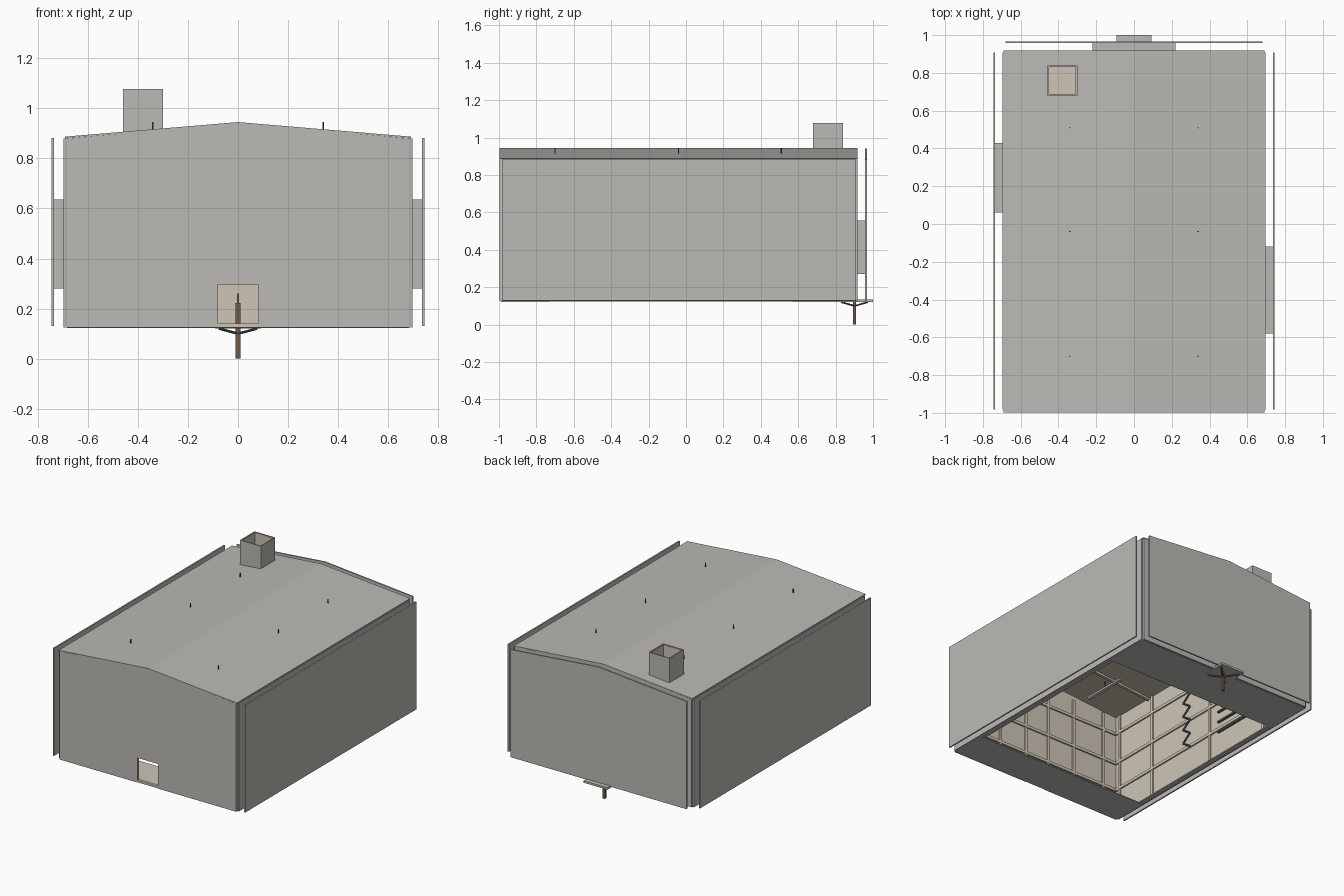
import bpy, bmesh, math
from mathutils import Vector

if "Cube" in bpy.data.objects:
    bpy.data.objects.remove(bpy.data.objects["Cube"])


def mat(name, rgb):
    m = bpy.data.materials.new(name)
    m.diffuse_color = (*rgb, 1)
    m.use_nodes = True
    m.node_tree.nodes["Principled BSDF"].inputs["Base Color"].default_value = m.diffuse_color
    return m


GREY = mat("weathered_grey", (0.50, 0.49, 0.46))
BEIGE = mat("pale_wood", (0.62, 0.56, 0.47))
BROWN = mat("dark_wood", (0.16, 0.10, 0.07))
DARK = mat("dark_metal", (0.12, 0.12, 0.12))
WHITE = mat("lamp_white", (0.9, 0.9, 0.87))


def finish(bm, name, m):
    bmesh.ops.recalc_face_normals(bm, faces=bm.faces)
    me = bpy.data.meshes.new(name)
    bm.to_mesh(me)
    bm.free()
    me.materials.append(m)
    ob = bpy.data.objects.new(name, me)
    bpy.context.collection.objects.link(ob)
    return ob


def box(name, x0, x1, y0, y1, z0, z1, m=GREY):
    bm = bmesh.new()
    bmesh.ops.create_cube(bm, size=1)
    for v in bm.verts:
        v.co = ((x0 + x1) / 2 + v.co.x * (x1 - x0),
                (y0 + y1) / 2 + v.co.y * (y1 - y0),
                (z0 + z1) / 2 + v.co.z * (z1 - z0))
    return finish(bm, name, m)


def prism(name, profile, y0, y1, m=GREY):
    # extrude an x-z outline along y
    bm = bmesh.new()
    f = bm.faces.new([bm.verts.new((x, y0, z)) for x, z in profile])
    r = bmesh.ops.extrude_face_region(bm, geom=[f])
    for v in r["geom"]:
        if isinstance(v, bmesh.types.BMVert):
            v.co.y = y1
    return finish(bm, name, m)


def bar(name, a, b, r, m, sides=6):
    a, b = Vector(a), Vector(b)
    bm = bmesh.new()
    bmesh.ops.create_cone(bm, cap_ends=True, segments=sides,
                          radius1=r, radius2=r, depth=(b - a).length)
    q = Vector((0, 0, 1)).rotation_difference(b - a)
    for v in bm.verts:
        v.co = q @ v.co + (a + b) / 2
    return finish(bm, name, m)


def gable(w, z0, eave, ridge):
    return [(-w, z0), (w, z0), (w, eave), (0, ridge), (-w, eave)]


# front wall with door notch, back wall, rear outer panel
door = [(-0.684, 0.125), (-0.08, 0.125), (-0.08, 0.297), (0.08, 0.297), (0.08, 0.125),
        (0.684, 0.125), (0.684, 0.88), (0, 0.938), (-0.684, 0.88)]
prism("front_wall", door, -0.998, -0.988)
prism("front_wall_lining", door, -0.988, -0.982, BEIGE)
prism("back_wall", gable(0.684, 0.125, 0.88, 0.938), 0.908, 0.918)
prism("back_wall_lining", gable(0.675, 0.13, 0.875, 0.933), 0.902, 0.908, BEIGE)
prism("back_outer_panel", gable(0.68, 0.13, 0.882, 0.942), 0.957, 0.967)
box("back_vent_box", -0.22, 0.22, 0.918, 0.957, 0.27, 0.556)

# gable roof shell and beige ceiling
prism("roof", [(-0.69, 0.88), (0, 0.937), (0.69, 0.88), (0.69, 0.887),
               (0, 0.945), (-0.69, 0.887)], -0.998, 0.918)
prism("ceiling", [(-0.67, 0.874), (0, 0.93), (0.67, 0.874), (0.67, 0.88),
                  (0, 0.936), (-0.67, 0.88)], -0.98, 0.9, BEIGE)

# side walls, linings, outer panels and vent boxes
for s, side, va, vb in ((-1, "left", 0.06, 0.43), (1, "right", -0.58, -0.12)):
    def sbox(name, a, b, *rest):
        box(side + "_" + name, min(s * a, s * b), max(s * a, s * b), *rest)
    sbox("wall", 0.676, 0.684, -0.988, 0.908, 0.125, 0.88)
    sbox("wall_lining", 0.67, 0.676, -0.985, 0.905, 0.125, 0.878, BEIGE)
    sbox("wall_cladding", 0.688, 0.697, -0.983, 0.908, 0.125, 0.88)
    sbox("outer_panel", 0.735, 0.745, -0.983, 0.908, 0.13, 0.882)
    sbox("vent_box", 0.697, 0.735, va, vb, 0.28, 0.635)
    sbox("floor_rim", 0.655, 0.684, -0.73, 0.57, 0.123, 0.131)
    # inner louvres on the vent
    for k in range(5):
        z = 0.30 + k * 0.075
        sbox("vent_louvre", 0.655, 0.67, va, vb, z, z + 0.012, DARK)
    # wall rails and studs
    for z in (0.32, 0.52, 0.74):
        sbox("wall_rail", 0.66, 0.67, -0.98, 0.9, z, z + 0.02, BEIGE)
    for y in (-0.95, -0.62, -0.04, 0.5, 0.86):
        sbox("wall_stud", 0.662, 0.67, y, y + 0.02, 0.13, 0.874, BEIGE)
    # rails on the end walls either side of the door
    for z in (0.32, 0.52, 0.74):
        sbox("front_rail", 0, 0.67, -0.982, -0.972, z, z + 0.02, BEIGE)
        sbox("back_rail", 0, 0.67, 0.892, 0.902, z, z + 0.02, BEIGE)
    for x in (0.085, 0.30, 0.55):
        sbox("front_stud", x, x + 0.02, -0.982, -0.974, 0.13, 0.874, BEIGE)
        sbox("back_stud", x, x + 0.02, 0.894, 0.902, 0.13, 0.874, BEIGE)
    # hanging lamps whose rods pierce the roof
    for y in (-0.70, -0.04, 0.51):
        bar(side + "_lamp_rod", (s * 0.34, y, 0.85), (s * 0.34, y, 0.945), 0.0035, DARK)
        sbox("lamp", 0.328, 0.352, y - 0.16, y + 0.16, 0.84, 0.852, WHITE)

# floor slabs at both ends, with boards on top
for name, a, b in (("front_floor", -0.988, -0.73), ("back_floor", 0.57, 0.908)):
    box(name, -0.684, 0.684, a, b, 0.122, 0.128)
    box(name + "_boards", -0.67, 0.67, a + 0.006, b - 0.006, 0.128, 0.132, BEIGE)
box("door_sill", -0.08, 0.08, -0.995, -0.975, 0.125, 0.14, BEIGE)

# ceiling joists
for y in (-0.66, -0.34, -0.02, 0.3, 0.62):
    prism("ceiling_joist", [(-0.67, 0.86), (0, 0.916), (0.67, 0.86), (0.67, 0.874),
                            (0, 0.93), (-0.67, 0.874)], y, y + 0.02, BEIGE)

# zigzag hanger on the left wall
for k in range(8):
    z = 0.32 + k * 0.05
    d = 0.035 if k % 2 else -0.035
    bar("zigzag_hanger", (-0.655, -0.25 - d, z), (-0.655, -0.25 + d, z + 0.05), 0.006, DARK)

# open square chimney
cx, cy, h, t = -0.38, 0.76, 0.08, 0.006
for s in (-1, 1):
    for name, r0, r1, m, z1 in (("chimney_side", h - t, h, GREY, 1.078),
                                ("chimney_lining", h - t - 0.003, h - t, BEIGE, 1.074)):
        a, b = sorted((s * r0, s * r1))
        box(name, cx + a, cx + b, cy - r1, cy + r1, 0.885, z1, m)
        box(name, cx - r0, cx + r0, cy + a, cy + b, 0.885, z1, m)
box("chimney_base", cx - 0.072, cx + 0.072, cy - 0.072, cy + 0.072, 0.905, 0.925, BEIGE)

# rear perch: post, platform and braces
box("perch_post", -0.009, 0.009, 0.892, 0.91, 0, 0.222, BROWN)
bar("perch_pin", (0, 0.901, 0.222), (0, 0.901, 0.26), 0.004, DARK)
box("perch_platform", -0.092, 0.092, 0.81, 1.0, 0.121, 0.135)
for dx, dy in ((1, 1), (1, -1), (-1, 1), (-1, -1)):
    bar("perch_brace", (0, 0.901, 0.1), (dx * 0.075, 0.901 + dy * 0.07, 0.12), 0.005, DARK)
